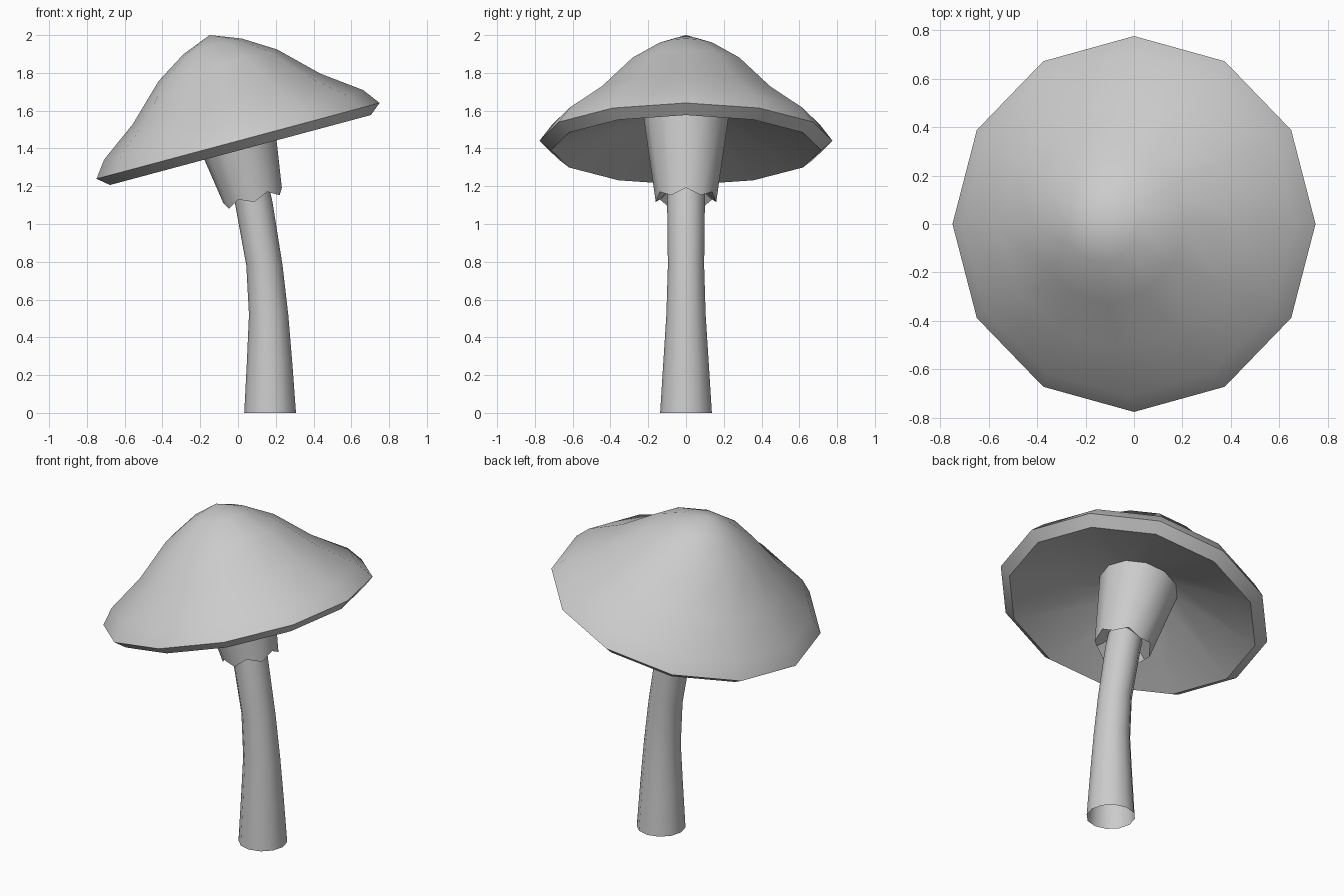
import bpy, bmesh, math
from mathutils import Matrix

if "Cube" in bpy.data.objects:
    bpy.data.objects.remove(bpy.data.objects["Cube"])

SIDES = 12
# Tilted frame shared by the cap and the collar: origin at the rim centre
TILT = Matrix.Translation((0, 0, 1.44)) @ Matrix.Rotation(math.radians(-15), 4, 'Y')


def loft(name, rings, matrix=Matrix(), scallop=None):
    """Skin rings of (x centre, radius, height); zero radius makes a pole."""
    bm = bmesh.new()
    rows = []
    for k, (cx, r, h) in enumerate(rings):
        if r == 0:
            rows.append([bm.verts.new((cx, 0, h))] * SIDES)
            continue
        row = []
        for i in range(SIDES):
            a = math.tau * i / SIDES
            drop = scallop[1] if scallop and k == scallop[0] and i % 2 else 0
            row.append(bm.verts.new((cx + r * math.cos(a), r * math.sin(a), h - drop)))
        rows.append(row)
    for lo, hi in zip(rows, rows[1:]):
        for i in range(SIDES):
            j = (i + 1) % SIDES
            corners = list(dict.fromkeys((lo[i], lo[j], hi[j], hi[i])))
            bm.faces.new(corners)
    bmesh.ops.transform(bm, matrix=matrix, verts=bm.verts)
    mesh = bpy.data.meshes.new(name)
    bm.to_mesh(mesh)
    bm.free()
    obj = bpy.data.objects.new(name, mesh)
    bpy.context.collection.objects.link(obj)
    bpy.ops.object.select_all(action='DESELECT')
    obj.select_set(True)
    bpy.context.view_layer.objects.active = obj
    bpy.ops.object.shade_smooth_by_angle(angle=math.radians(40))
    return obj


# Cap: hollow conical underside, bevelled rim, bell-shaped top
cap_profile = [(0, 0.20), (0.22, 0.13), (0.715, -0.05), (0.776, 0), (0.71, 0.088),
               (0.515, 0.23), (0.325, 0.414), (0.16, 0.518), (0, 0.58)]
loft("cap", [(0, r, h) for r, h in cap_profile], TILT)

# Collar: tapered skirt with a scalloped hem, turned in to meet the stem
collar_profile = [(0.10, -0.26), (0.16, -0.30), (0.225, 0.13)]
loft("collar", [(0, r, h) for r, h in collar_profile], TILT, scallop=(1, 0.035))

# Stem: curved, thinning upwards, open at the foot
loft("stem", [(0.17, 0.137, 0), (0.167, 0.12, 0.27), (0.162, 0.104, 0.52),
              (0.14, 0.096, 0.78), (0.082, 0.1, 1.12), (0.04, 0.1, 1.3)])
